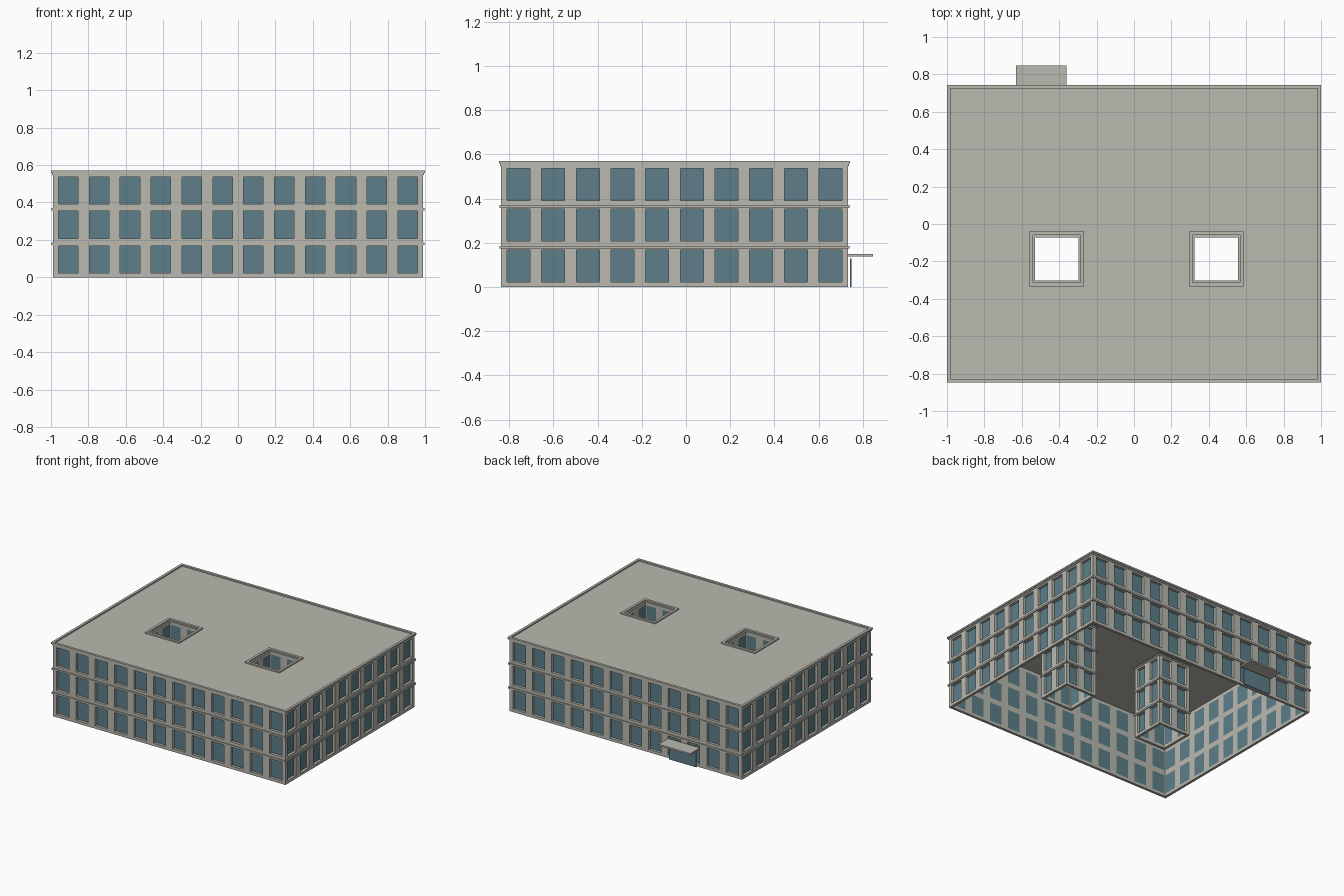
import bpy
import bmesh
from mathutils import Vector

if "Cube" in bpy.data.objects:
    bpy.data.objects.remove(bpy.data.objects["Cube"])


def material(name, rgb):
    m = bpy.data.materials.new(name)
    m.diffuse_color = (*rgb, 1.0)
    m.use_nodes = True
    m.node_tree.nodes["Principled BSDF"].inputs["Base Color"].default_value = m.diffuse_color
    return m


STONE = material("warm_grey_stone", (0.49, 0.485, 0.435))
GLASS = material("blue_grey_glass", (0.11, 0.21, 0.25))

ROOF_Z = 0.56
THICK = 0.02
ROWS = [0, 0.022, 0.168, 0.208, 0.354, 0.392, 0.536, ROOF_Z]


def finish(name, bm, *mats):
    bmesh.ops.remove_doubles(bm, verts=bm.verts, dist=1e-5)
    me = bpy.data.meshes.new(name)
    bm.to_mesh(me)
    bm.free()
    for m in mats:
        me.materials.append(m)
    ob = bpy.data.objects.new(name, me)
    bpy.context.collection.objects.link(ob)
    return ob


def quad(bm, pts, mat=0):
    bm.faces.new([bm.verts.new(p) for p in pts]).material_index = mat


def facade(name, cx, cy, hx, hy, nx, ny, wx, wy):
    """Four hollow walls with recessed windows, facing outward."""
    bm = bmesh.new()
    sides = [((0, -1), hy, hx, nx, wx), ((1, 0), hx, hy, ny, wy),
             ((0, 1), hy, hx, nx, wx), ((-1, 0), hx, hy, ny, wy)]
    for (ax, ay), dist, half, count, win in sides:
        n, t = Vector((ax, ay, 0)), Vector((-ay, ax, 0))
        centre = Vector((cx, cy, 0))
        cell = 2 * half / count
        us = [-half]
        for i in range(count):
            mid = -half + (i + 0.5) * cell
            us += [mid - win / 2, mid + win / 2]
        us.append(half)

        def p(u, z, depth):
            lim = half - depth          # mitre the inner corners
            u = max(-lim, min(lim, u))
            return centre + n * (dist - depth) + t * u + Vector((0, 0, z))

        for i, (u0, u1) in enumerate(zip(us, us[1:])):
            for j, (z0, z1) in enumerate(zip(ROWS, ROWS[1:])):
                ring = [(u0, z0), (u1, z0), (u1, z1), (u0, z1)]
                back = [p(u, z, THICK) for u, z in ring]
                if i % 2 and j % 2:
                    # pane and its reveals
                    quad(bm, back, 1)
                    for a, b in zip(ring, ring[1:] + ring[:1]):
                        quad(bm, [p(*a, 0), p(*b, 0), p(*b, THICK), p(*a, THICK)])
                else:
                    quad(bm, [p(u, z, 0) for u, z in ring])
                    quad(bm, back[::-1])
            # underside of the wall
            quad(bm, [p(u1, 0, 0), p(u0, 0, 0), p(u0, 0, THICK), p(u1, 0, THICK)])
    return finish(name, bm, STONE, GLASS)


def band(name, cx, cy, hx, hy, out, inner, z0, z1):
    """Rectangular ring running round a set of walls."""
    bm = bmesh.new()
    signs = [(-1, -1), (1, -1), (1, 1), (-1, 1)]

    def ring(off, z):
        return [Vector((cx + sx * (hx + off), cy + sy * (hy + off), z)) for sx, sy in signs]

    profile = [ring(out, z0), ring(out, z1), ring(-inner, z1), ring(-inner, z0)]
    for a, b in zip(profile, profile[1:] + profile[:1]):
        for k in range(4):
            m = (k + 1) % 4
            quad(bm, [a[k], a[m], b[m], b[k]])
    return finish(name, bm, STONE)


def box(name, x0, x1, y0, y1, z0, z1, mat):
    bm = bmesh.new()
    bmesh.ops.create_cube(bm, size=1)
    for v in bm.verts:
        v.co = Vector(((x0 + x1) / 2 + v.co.x * (x1 - x0),
                       (y0 + y1) / 2 + v.co.y * (y1 - y0),
                       (z0 + z1) / 2 + v.co.z * (z1 - z0)))
    return finish(name, bm, mat)


# Outer walls and the two light wells: name, centre, half sizes, windows, widths
WELL = 0.136
MAIN = ("outer", 0, -0.052, 0.99, 0.785, 12, 10, 0.105, 0.104)
WELLS = [("left_well", -0.414, -0.187, WELL, WELL, 2, 2, 0.08, 0.08),
         ("right_well", 0.439, -0.187, WELL, WELL, 2, 2, 0.08, 0.08)]

for name, cx, cy, hx, hy, nx, ny, wx, wy in [MAIN] + WELLS:
    facade(name + "_walls", cx, cy, hx, hy, nx, ny, wx, wy)
    rect = (cx, cy, hx, hy)
    # floor ledges
    for i, z in enumerate((0.173, 0.358)):
        band(f"{name}_ledge_{i + 1}", *rect, 0.007, 0.004, z, z + 0.013)
    # stepped cornice and parapet
    band(name + "_cornice", *rect, 0.004, 0.004, 0.548, 0.558)
    band(name + "_parapet", *rect, 0.010, 0.009, 0.558, 0.57)

# Roof sheet with openings over the wells
_, mx, my, mhx, mhy = MAIN[:5]
hole = WELL - THICK
xs = [mx - mhx]
for w in WELLS:
    xs += [w[1] - hole, w[1] + hole]
xs.append(mx + mhx)
wy = WELLS[0][2]
ys = [my - mhy, wy - hole, wy + hole, my + mhy]
bm = bmesh.new()
for i, (x0, x1) in enumerate(zip(xs, xs[1:])):
    for j, (y0, y1) in enumerate(zip(ys, ys[1:])):
        if not (i % 2 and j == 1):
            quad(bm, [(x0, y0, ROOF_Z), (x1, y0, ROOF_Z), (x1, y1, ROOF_Z), (x0, y1, ROOF_Z)])
finish("roof", bm, STONE)

# Rear entrance: canopy slab and glazed door screen
box("entrance_canopy", -0.63, -0.36, 0.73, 0.847, 0.137, 0.149, STONE)
box("entrance_door", -0.61, -0.38, 0.743, 0.748, 0, 0.128, GLASS)
